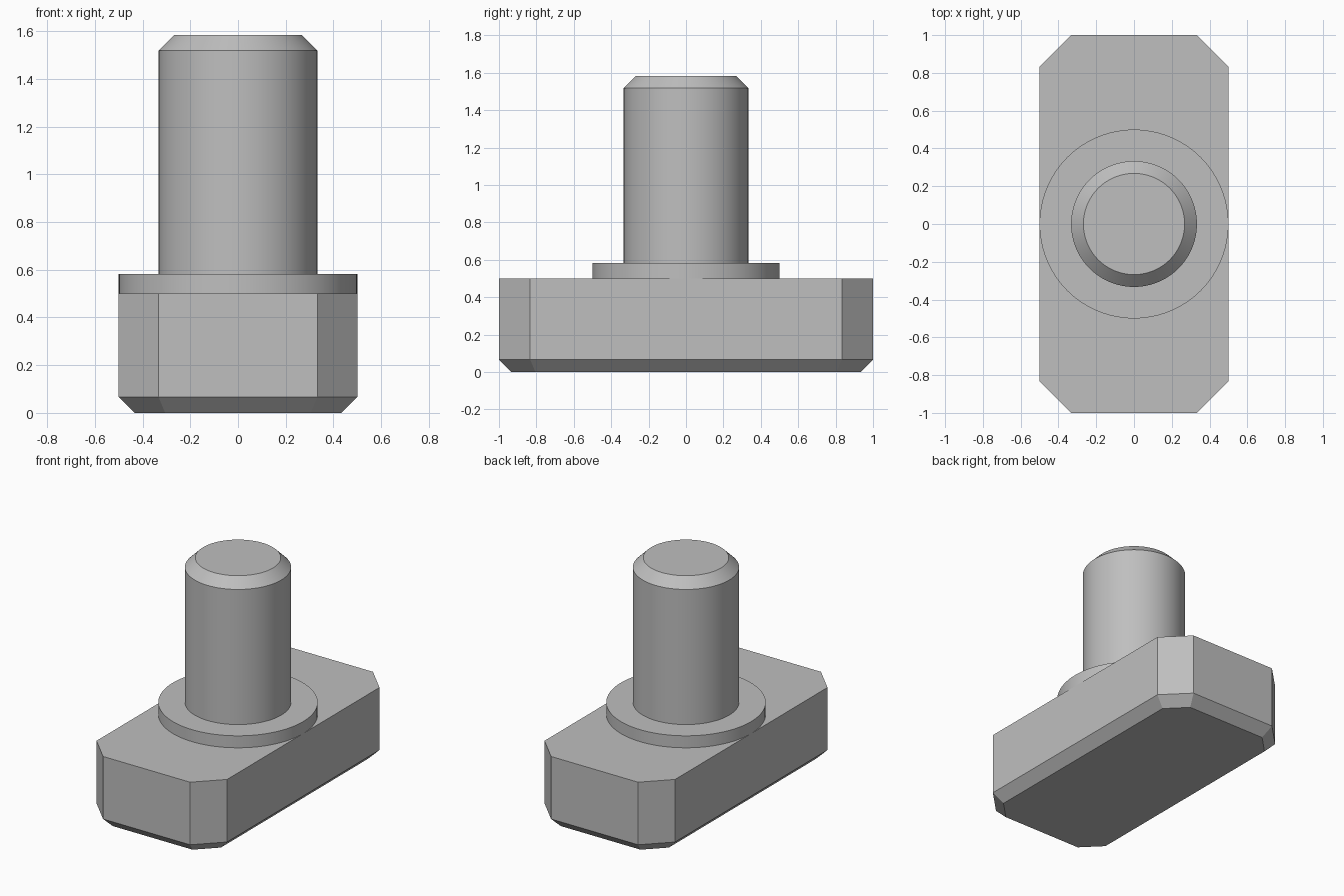
import bpy
import bmesh
import math

default = bpy.data.objects.get("Cube")
if default:
    bpy.data.objects.remove(default, do_unlink=True)

STEEL = (0.52, 0.52, 0.52, 1.0)
steel = bpy.data.materials.new("grey_steel")
steel.use_nodes = True
steel.diffuse_color = STEEL
steel.node_tree.nodes["Principled BSDF"].inputs["Base Color"].default_value = STEEL


def finish(bm, name):
    """Turn a bmesh into a named steel object."""
    bmesh.ops.recalc_face_normals(bm, faces=bm.faces)
    mesh = bpy.data.meshes.new(name)
    bm.to_mesh(mesh)
    bm.free()
    mesh.materials.append(steel)
    obj = bpy.data.objects.new(name, mesh)
    bpy.context.collection.objects.link(obj)
    return obj


def bevel(bm, edges, width):
    bmesh.ops.bevel(bm, geom=edges, offset=width, offset_type='OFFSET',
                    segments=1, profile=0.5, affect='EDGES')


def turned(name, radius, bottom, top, chamfer=0.0, sides=96):
    """Upright cylinder with an optional chamfered top rim."""
    bm = bmesh.new()
    bmesh.ops.create_cone(bm, cap_ends=True, segments=sides, radius1=radius,
                          radius2=radius, depth=top - bottom)
    bmesh.ops.translate(bm, verts=bm.verts, vec=(0, 0, (top + bottom) / 2))
    if chamfer:
        bevel(bm, [e for e in bm.edges
                   if all(v.co.z > top - 0.001 for v in e.verts)], chamfer)
    obj = finish(bm, name)
    bpy.ops.object.select_all(action='DESELECT')
    obj.select_set(True)
    bpy.context.view_layer.objects.active = obj
    bpy.ops.object.shade_smooth_by_angle(angle=math.radians(30))
    return obj


# Rectangular head: cut the four upright corners, then chamfer the underside
HEAD_HEIGHT = 0.5
bm = bmesh.new()
bmesh.ops.create_cube(bm, size=1.0)
for v in bm.verts:
    v.co = (v.co.x, v.co.y * 2, (v.co.z + 0.5) * HEAD_HEIGHT)
bevel(bm, [e for e in bm.edges
           if abs(e.verts[0].co.z - e.verts[1].co.z) > 0.1], 0.167)
bevel(bm, [e for e in bm.edges
           if all(v.co.z < 0.001 for v in e.verts)], 0.067)
finish(bm, "head")

# Round collar and chamfered shank
turned("collar", 0.5, HEAD_HEIGHT, 0.583)
turned("shank", 0.333, 0.583, 1.583, chamfer=0.065)
